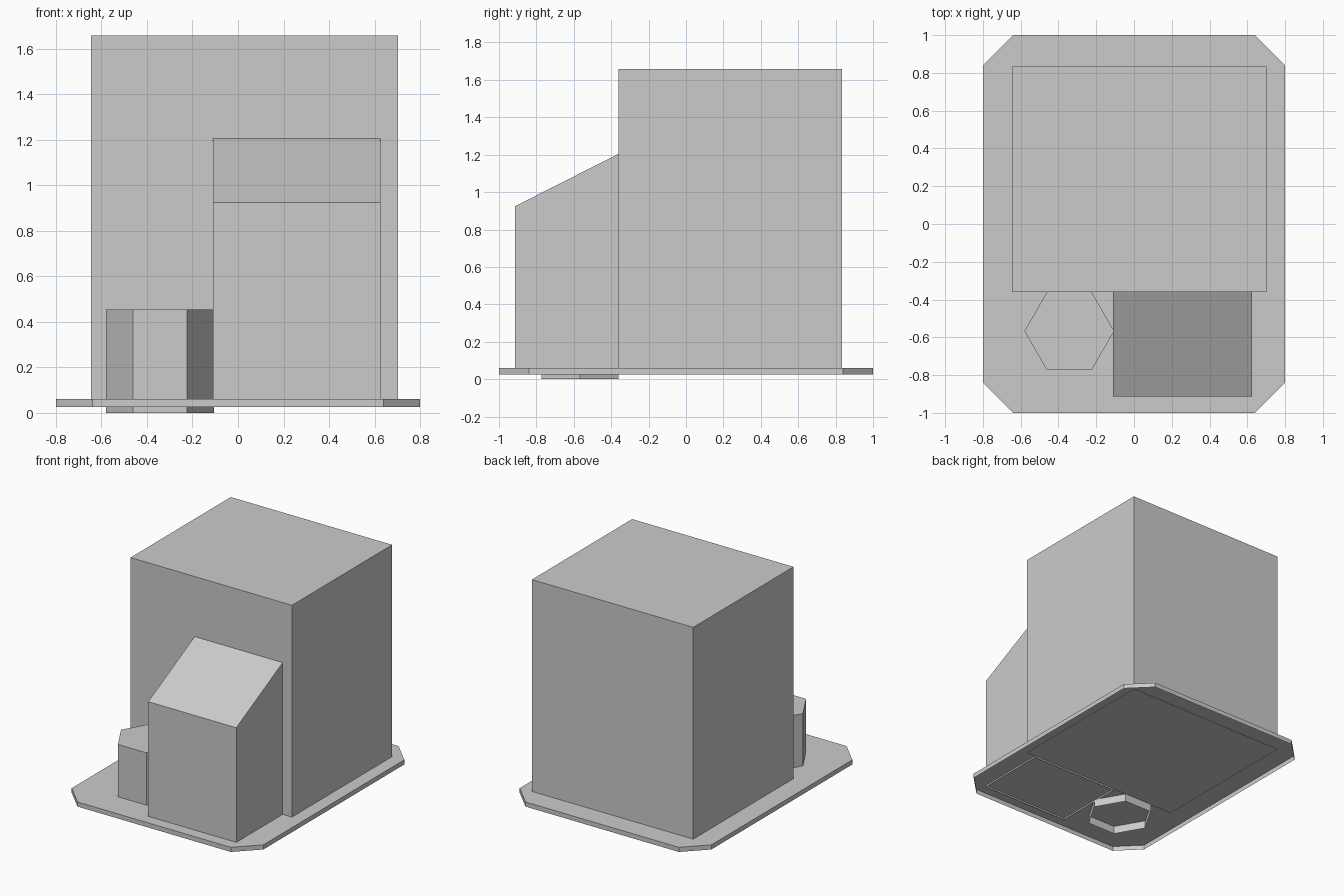
import bpy, bmesh, math

cube = bpy.data.objects.get("Cube")
if cube:
    bpy.data.objects.remove(cube, do_unlink=True)

# Single flat grey
GREY = (0.6, 0.6, 0.6, 1)
grey = bpy.data.materials.new("light grey")
grey.use_nodes = True
grey.diffuse_color = GREY
grey.node_tree.nodes["Principled BSDF"].inputs["Base Color"].default_value = GREY


def shell(name, outline, bottom, top):
    """Walls and roof over an outline in xy, open underneath; top is a function of y."""
    bm = bmesh.new()
    low = [bm.verts.new((x, y, bottom)) for x, y in outline]
    high = [bm.verts.new((x, y, top(y))) for x, y in outline]
    n = len(outline)
    for i in range(n):
        j = (i + 1) % n
        bm.faces.new((low[i], low[j], high[j], high[i]))
    bm.faces.new(high)
    mesh = bpy.data.meshes.new(name)
    bm.to_mesh(mesh)
    bm.free()
    mesh.materials.append(grey)
    obj = bpy.data.objects.new(name, mesh)
    bpy.context.collection.objects.link(obj)


def rectangle(x0, x1, y0, y1):
    return [(x0, y0), (x1, y0), (x1, y1), (x0, y1)]


# Base plate with cut corners, hollow underneath
W, D, C = 0.8, 1.0, 0.16
plate = [(-W + C, -D), (W - C, -D), (W, -D + C), (W, D - C),
         (W - C, D), (-W + C, D), (-W, D - C), (-W, -D + C)]
shell("base_plate", plate, 0.025, lambda y: 0.06)

# Tall main block
shell("main_block", rectangle(-0.645, 0.702, -0.36, 0.835), 0.058, lambda y: 1.658)

# Front annex with a roof sloping down to the front
shell("sloped_annex", rectangle(-0.11, 0.625, -0.913, -0.36), 0.047,
      lambda y: 0.925 + (y + 0.913) * 0.28 / 0.553)

# Hexagonal column, reaching below the plate
R = 0.2375
hexagon = [(-0.3425 + R * math.cos(math.radians(60 * i)),
            -0.567 + R * math.sin(math.radians(60 * i))) for i in range(6)]
shell("hexagonal_column", hexagon, 0.0, lambda y: 0.455)
